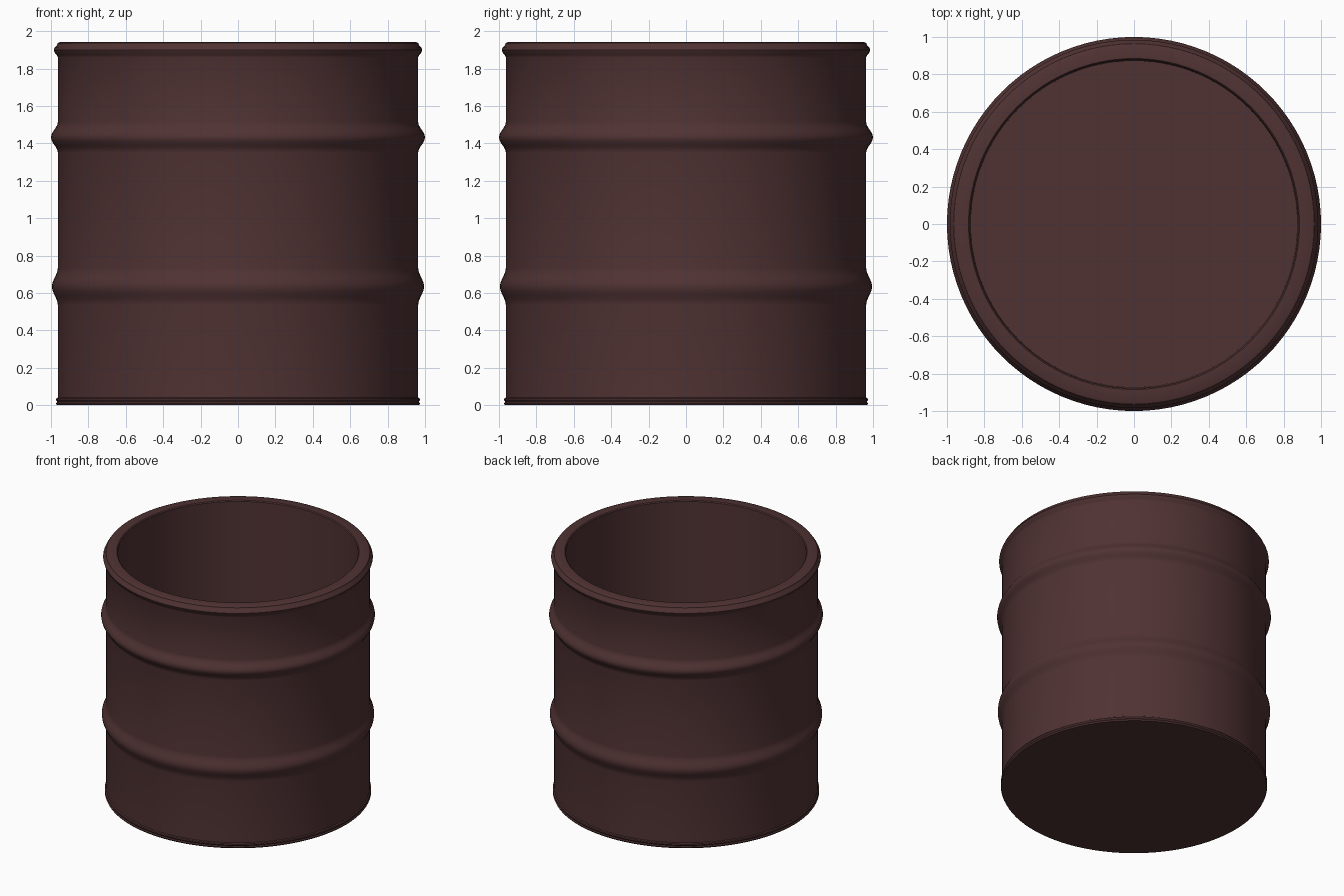
import bpy, bmesh, math

if "Cube" in bpy.data.objects:
    bpy.data.objects.remove(bpy.data.objects["Cube"])

SEGMENTS = 96

paint = bpy.data.materials.new("dark_maroon")
paint.diffuse_color = (0.08, 0.032, 0.033, 1)
paint.use_nodes = True
paint.node_tree.nodes["Principled BSDF"].inputs["Base Color"].default_value = paint.diffuse_color


def rib(z0, z1, peak, base=0.963, steps=10):
    """Smooth rolled hoop swelling out of the wall between two heights."""
    return [(base + (peak - base) * (1 - math.cos(2 * math.pi * i / steps)) / 2,
             z0 + (z1 - z0) * i / steps) for i in range(steps + 1)]


def lathe(name, profile):
    """Spin an (r, z) profile about the z axis; ends on the axis become caps."""
    bm = bmesh.new()
    rings = []
    for r, z in profile:
        if r == 0:
            rings.append([bm.verts.new((0, 0, z))] * SEGMENTS)
        else:
            rings.append([bm.verts.new((r * math.cos(2 * math.pi * k / SEGMENTS),
                                        r * math.sin(2 * math.pi * k / SEGMENTS), z))
                          for k in range(SEGMENTS)])
    for a, b in zip(rings, rings[1:]):
        for k in range(SEGMENTS):
            n = (k + 1) % SEGMENTS
            bm.faces.new(list(dict.fromkeys((a[k], a[n], b[n], b[k]))))
    bmesh.ops.recalc_face_normals(bm, faces=bm.faces)
    mesh = bpy.data.meshes.new(name)
    bm.to_mesh(mesh)
    bm.free()
    mesh.materials.append(paint)
    obj = bpy.data.objects.new(name, mesh)
    bpy.context.collection.objects.link(obj)
    bpy.context.view_layer.objects.active = obj
    obj.select_set(True)
    bpy.ops.object.shade_smooth_by_angle(angle=math.radians(35))
    obj.select_set(False)


# Base and foot bead
profile = [(0, 0), (0.968, 0), (0.973, 0.01), (0.967, 0.018),
           (0.973, 0.028), (0.971, 0.037), (0.963, 0.042)]
# Wall with two rolled hoops
profile += rib(0.535, 0.735, 0.995)
profile += rib(1.35, 1.515, 1.0)
# Rolled top rim
profile += [(0.963, 1.86), (0.968, 1.872), (0.98, 1.885), (0.985, 1.9),
            (0.979, 1.914), (0.968, 1.925), (0.964, 1.936), (0.955, 1.941)]
# Flat lip, hollow inside and floor
profile += [(0.885, 1.941), (0.878, 1.934), (0.872, 0.06), (0, 0.06)]
lathe("barrel", profile)
